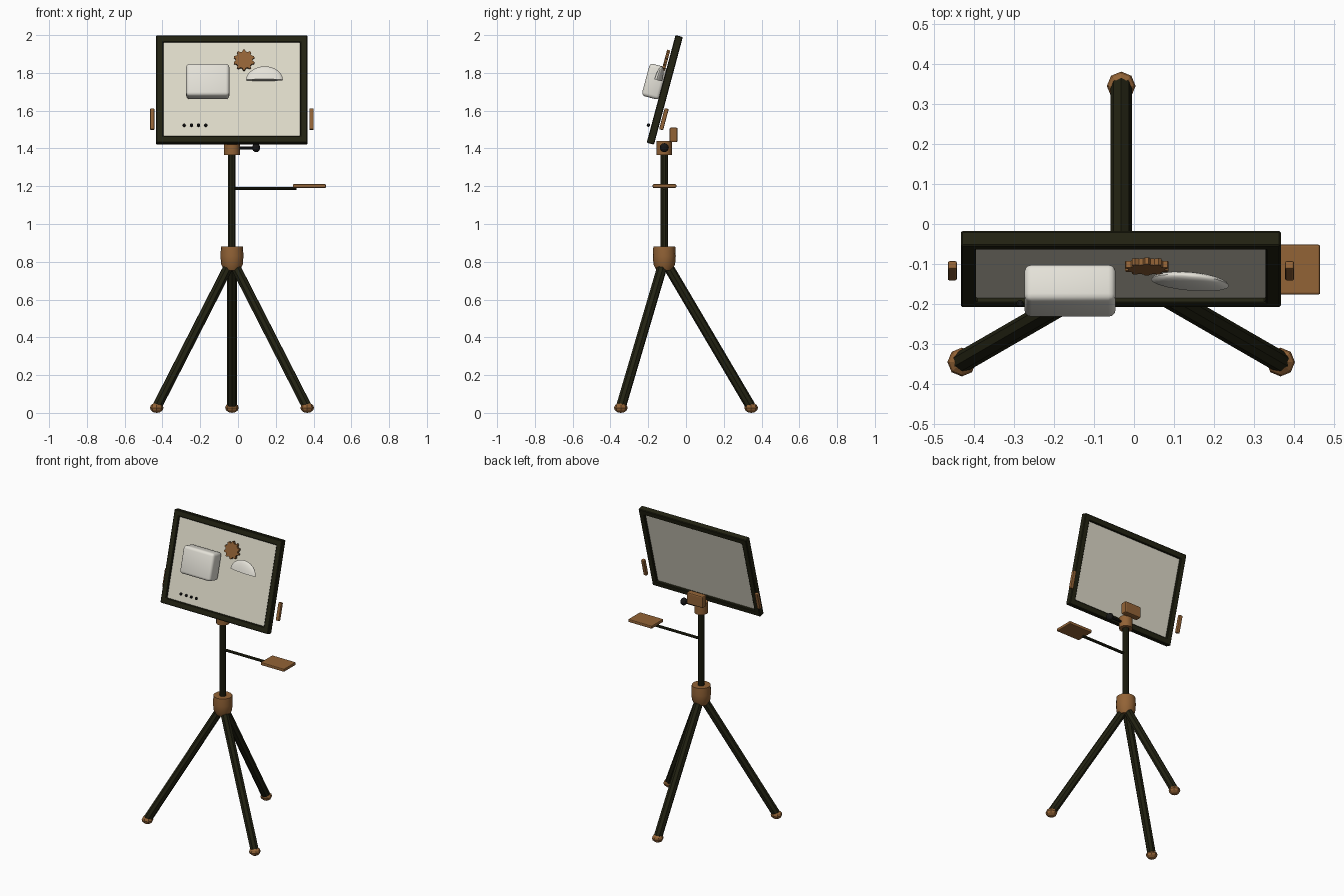
import bpy, bmesh, math
from mathutils import Vector, Matrix

if "Cube" in bpy.data.objects:
    bpy.data.objects.remove(bpy.data.objects["Cube"])

CX, CY = -0.032, -0.115            # post axis
TILT = math.radians(-15)           # easel board leans back
BX, BY, BZ = -0.033, -0.1125, 1.71  # board centre


def material(name, rgb):
    m = bpy.data.materials.new(name)
    m.diffuse_color = (*rgb, 1)
    m.use_nodes = True
    m.node_tree.nodes["Principled BSDF"].inputs["Base Color"].default_value = m.diffuse_color
    return m


DARK = material("dark olive", (0.016, 0.016, 0.006))
BROWN = material("warm brown", (0.29, 0.125, 0.037))
CREAM = material("cream board", (0.74, 0.71, 0.59))
WHITE = material("off white", (0.78, 0.76, 0.69))
BLACK = material("black", (0.008, 0.008, 0.008))


def finish(bm, name, mat, smooth=None, bevel=0, segs=2):
    bmesh.ops.recalc_face_normals(bm, faces=bm.faces)
    if bevel:
        bmesh.ops.bevel(bm, geom=bm.edges[:], offset=bevel, segments=segs,
                        profile=0.5, affect='EDGES')
    me = bpy.data.meshes.new(name)
    bm.to_mesh(me)
    bm.free()
    ob = bpy.data.objects.new(name, me)
    bpy.context.collection.objects.link(ob)
    me.materials.append(mat)
    if smooth:
        bpy.ops.object.select_all(action='DESELECT')
        ob.select_set(True)
        bpy.context.view_layer.objects.active = ob
        bpy.ops.object.shade_smooth_by_angle(angle=math.radians(smooth))
    return ob


def box(name, loc, size, mat, tilt=0, bevel=0.005, smooth=None, segs=2):
    bm = bmesh.new()
    bmesh.ops.create_cube(bm, size=1)
    bmesh.ops.scale(bm, vec=size, verts=bm.verts)
    ob = finish(bm, name, mat, smooth, bevel, segs)
    ob.location, ob.rotation_euler = loc, (tilt, 0, 0)
    return ob


def rod(name, a, b, r, mat, sides=8, smooth=None):
    a, b = Vector(a), Vector(b)
    bm = bmesh.new()
    bmesh.ops.create_cone(bm, cap_ends=True, segments=sides, radius1=r,
                          radius2=r, depth=(b - a).length)
    rot = (b - a).to_track_quat('Z', 'Y').to_matrix().to_4x4()
    bm.transform(Matrix.Translation((a + b) / 2) @ rot)
    return finish(bm, name, mat, smooth)


def ball(name, loc, scale, mat, u=12, v=8, smooth=None):
    bm = bmesh.new()
    bmesh.ops.create_uvsphere(bm, u_segments=u, v_segments=v, radius=1)
    bmesh.ops.scale(bm, vec=scale, verts=bm.verts)
    ob = finish(bm, name, mat, smooth)
    ob.location = loc
    return ob


def lathe(name, profile, loc, mat, sides):
    bm = bmesh.new()
    rings = [[bm.verts.new((r * math.cos(t), r * math.sin(t), z))
              for t in [2 * math.pi * i / sides for i in range(sides)]]
             for r, z in profile]
    for a, b in zip(rings, rings[1:]):
        for i in range(sides):
            j = (i + 1) % sides
            bm.faces.new((a[i], a[j], b[j], b[i]))
    bm.faces.new(rings[0])
    bm.faces.new(rings[-1])
    ob = finish(bm, name, mat, 30)
    ob.location = loc
    return ob


# Tripod legs and feet
for label, deg in (("back", 90), ("left", 210), ("right", 330)):
    t = math.radians(deg)
    foot = (CX + 0.46 * math.cos(t), CY + 0.46 * math.sin(t), 0.03)
    rod(label + "_leg", (CX, CY, 0.81), foot, 0.027, DARK, 8)
    ball(label + "_foot", (foot[0], foot[1], 0.027), (0.036, 0.036, 0.027), BROWN, 8, 6)

# Hub, post and collar
lathe("hub", [(0.042, 0.755), (0.057, 0.785), (0.061, 0.83), (0.058, 0.88)],
      (CX, CY, 0), BROWN, 16)
rod("post", (CX, CY, 0.82), (CX, CY, 1.40), 0.021, DARK, 10)
rod("post_collar", (CX, CY, 1.366), (CX, CY, 1.44), 0.042, BROWN, 12, 35)
box("rear_clamp", (CX, -0.066, 1.472), (0.122, 0.043, 0.078), BROWN, bevel=0.008)

# Locking knob
rod("knob_stem", (CX, CY, 1.402), (0.09, CY, 1.402), 0.008, BLACK)
ball("knob", (0.096, CY, 1.404), (0.021, 0.024, 0.024), BLACK)

# Side tray on its arm
rod("tray_arm", (CX, CY, 1.188), (0.31, CY, 1.188), 0.009, DARK)
box("tray", (0.378, -0.114, 1.201), (0.175, 0.125, 0.02), BROWN)

# Board frame: a rectangular ring
bm = bmesh.new()
W, H, T, B = 0.80, 0.59, 0.04, 0.038
loops = []
for inset, y in ((0, -T / 2), (0, T / 2), (B, T / 2), (B, -T / 2)):
    w, h = W / 2 - inset, H / 2 - inset
    loops.append([bm.verts.new((sx * w, y, sz * h))
                  for sx, sz in ((-1, -1), (1, -1), (1, 1), (-1, 1))])
for k in range(4):
    a, b = loops[k], loops[(k + 1) % 4]
    for i in range(4):
        j = (i + 1) % 4
        bm.faces.new((a[i], a[j], b[j], b[i]))
bmesh.ops.recalc_face_normals(bm, faces=bm.faces)
sharp = [e for e in bm.edges if e.calc_face_angle(0) > 0.5]
bmesh.ops.bevel(bm, geom=sharp, offset=0.004, segments=1, affect='EDGES')
frame = finish(bm, "board_frame", DARK)
frame.location, frame.rotation_euler = (BX, BY, BZ), (TILT, 0, 0)

# Board sheet and side grips
box("board_sheet", (BX, BY, BZ), (W - 2 * B + 0.006, 0.012, H - 2 * B + 0.006),
    CREAM, TILT, 0)
for label, x in (("left", -0.454), ("right", 0.389)):
    box(label + "_grip", (x, -0.117, 1.555), (0.023, 0.022, 0.116), BROWN, TILT)

# Rounded block on the board
box("rounded_block", (-0.16, -0.167, 1.754), (0.228, 0.096, 0.177), WHITE, TILT,
    0.018, 180, 3)

# Toothed disc
bm = bmesh.new()
TEETH = 10
ring = []
for i in range(TEETH):
    for off, r in ((-0.32, 0.046), (-0.13, 0.056), (0.13, 0.056), (0.32, 0.046)):
        t = 2 * math.pi * (i + off) / TEETH + math.pi / 2
        ring.append(bm.verts.new((r * math.cos(t), -0.0085, r * math.sin(t))))
face = bm.faces.new(ring)
ext = bmesh.ops.extrude_face_region(bm, geom=[face])
bmesh.ops.translate(bm, vec=(0, 0.017, 0),
                    verts=[v for v in ext["geom"] if isinstance(v, bmesh.types.BMVert)])
disc = finish(bm, "toothed_disc", BROWN)
disc.location, disc.rotation_euler = (0.032, -0.106, 1.867), (TILT, 0, 0)

# Half dome
bm = bmesh.new()
bmesh.ops.create_uvsphere(bm, u_segments=20, v_segments=12, radius=1)
cut = bmesh.ops.bisect_plane(bm, geom=bm.verts[:] + bm.edges[:] + bm.faces[:],
                             plane_co=(0, 0, 0), plane_no=(0, 0, 1), clear_inner=True)
bmesh.ops.holes_fill(bm, edges=[e for e in bm.edges if e.is_boundary])
bmesh.ops.scale(bm, vec=(0.098, 0.02, 0.075), verts=bm.verts)
dome = finish(bm, "half_dome", WHITE, 40)
dome.location = (0.14, -0.147, 1.762)
dome.rotation_euler = (TILT, 0, math.radians(-5))

# Row of small pins
for i, x in enumerate((-0.285, -0.246, -0.209, -0.171)):
    ball("pin_%d" % (i + 1), (x, -0.199, 1.523), (0.009, 0.009, 0.009), BLACK, 8, 6)
